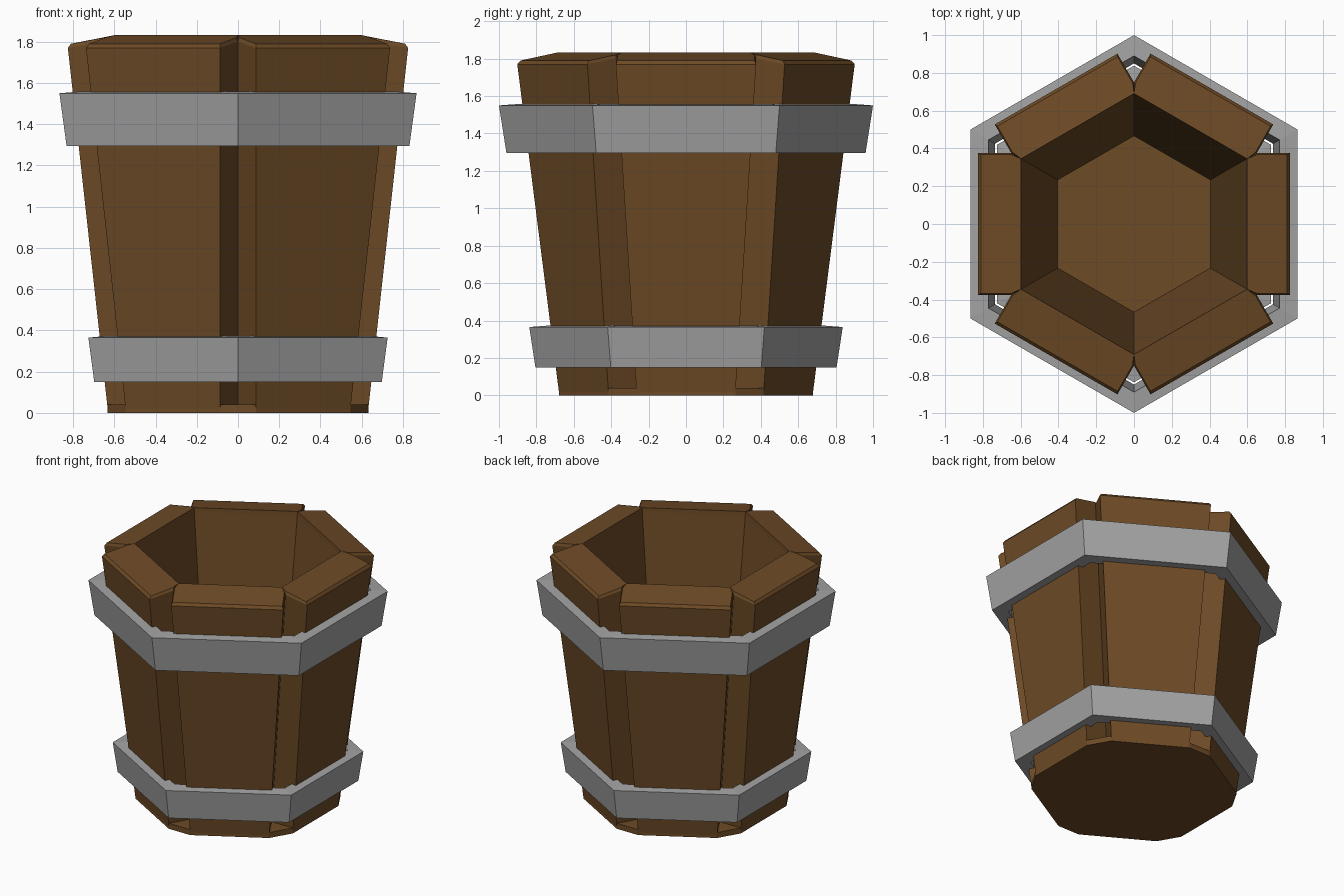
import bpy, bmesh
from math import sin, cos, pi, sqrt

if "Cube" in bpy.data.objects:
    bpy.data.objects.remove(bpy.data.objects["Cube"])


def material(name, rgb):
    m = bpy.data.materials.new(name)
    m.diffuse_color = (*rgb, 1)
    m.use_nodes = True
    m.node_tree.nodes["Principled BSDF"].inputs["Base Color"].default_value = m.diffuse_color
    return m


wood = material("wood", (0.153, 0.069, 0.019))
metal = material("metal", (0.363, 0.363, 0.363))


def loft(name, rings, mat, closed_loop=False):
    """Skin equal-sized rings of points; cap the ends or join last to first."""
    bm = bmesh.new()
    vs = [[bm.verts.new(p) for p in r] for r in rings]
    n = len(vs[0])
    pairs = list(zip(vs, vs[1:]))
    if closed_loop:
        pairs.append((vs[-1], vs[0]))
    else:
        bm.faces.new(vs[0])
        bm.faces.new(vs[-1])
    for a, b in pairs:
        for i in range(n):
            j = (i + 1) % n
            bm.faces.new((a[i], a[j], b[j], b[i]))
    bmesh.ops.recalc_face_normals(bm, faces=bm.faces)
    me = bpy.data.meshes.new(name)
    bm.to_mesh(me)
    bm.free()
    me.materials.append(mat)
    ob = bpy.data.objects.new(name, me)
    bpy.context.collection.objects.link(ob)
    return ob


def hexagon(r, z):
    return [(r * cos(pi / 6 + k * pi / 3), r * sin(pi / 6 + k * pi / 3), z) for k in range(6)]


def stave_ring(inner, notch, outer, width, zs):
    """Plan section: mitred inside, square-sided outside."""
    half = [(inner, inner / sqrt(3), zs[0]), (notch, width, zs[1]), (outer, width, zs[2])]
    return half + [(x, -y, z) for x, y, z in reversed(half)]


# Six tapered staves with a sloped, chamfered top
rings = [stave_ring(0.401, 0.457, 0.631, 0.264, (0.01, 0.01, 0.01)),
         stave_ring(0.596, 0.65, 0.825, 0.375, (1.80, 1.80, 1.77)),
         stave_ring(0.598, 0.65, 0.81, 0.367, (1.832, 1.82, 1.79))]
for k in range(6):
    ob = loft(f"stave_{k + 1}", rings, wood)
    ob.rotation_euler.z = k * pi / 3

# Twelve-sided base closing the bottom and the stave gaps
outline = []
for k in range(6):
    a = k * pi / 3
    for y in (-0.264, 0.264):
        outline.append((0.632 * cos(a) - y * sin(a), 0.632 * sin(a) + y * cos(a)))
loft("base", [[(x, y, z) for x, y in outline] for z in (0, 0.04)], wood)

# Flared hexagonal hoops: bottom and top radii, outer then inner
for name, z0, z1, o0, o1, i0, i1 in (
        ("lower_hoop", 0.15, 0.365, 0.805, 0.838, 0.70, 0.735),
        ("upper_hoop", 1.295, 1.55, 0.96, 1.0, 0.85, 0.89)):
    loft(name, [hexagon(o0, z0), hexagon(o1, z1), hexagon(i1, z1 + 0.008), hexagon(i0, z0)],
         metal, closed_loop=True)
